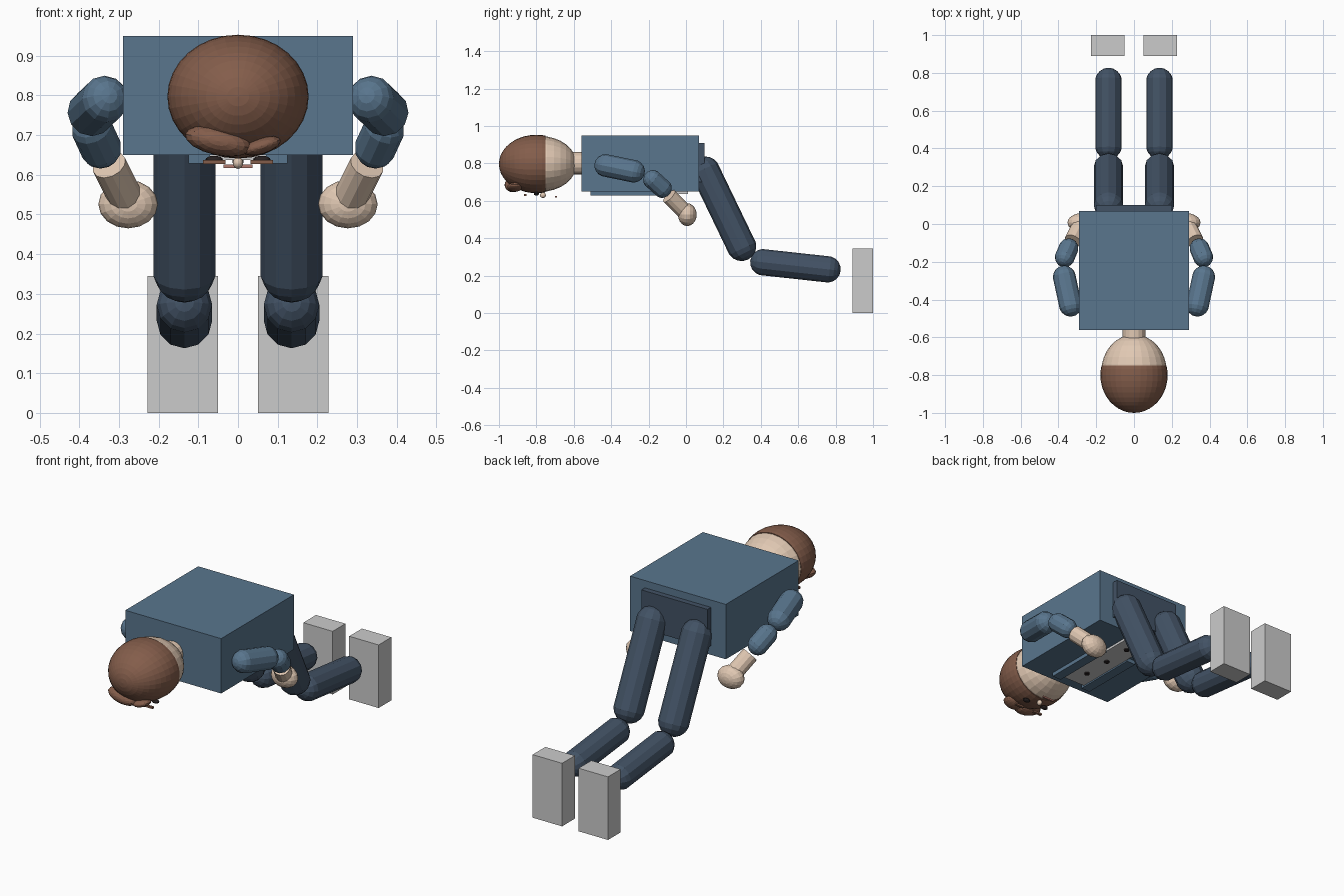
import bpy, bmesh, math
from mathutils import Vector, Matrix

if "Cube" in bpy.data.objects:
    bpy.data.objects.remove(bpy.data.objects["Cube"])


def mat(name, r, g, b):
    m = bpy.data.materials.new(name)
    m.diffuse_color = (r, g, b, 1)
    m.use_nodes = True
    m.node_tree.nodes["Principled BSDF"].inputs["Base Color"].default_value = m.diffuse_color
    return m


SHIRT = mat("shirt_blue", 0.10, 0.18, 0.27)
TROUSER = mat("trouser_navy", 0.055, 0.085, 0.13)
SKIN = mat("skin", 0.75, 0.58, 0.45)
HAIR = mat("hair_brown", 0.23, 0.11, 0.07)
DARK = mat("dark", 0.02, 0.015, 0.015)
LIPS = mat("lips", 0.45, 0.2, 0.16)


def finish(name, bm, material=None):
    bmesh.ops.recalc_face_normals(bm, faces=bm.faces)
    me = bpy.data.meshes.new(name)
    bm.to_mesh(me)
    bm.free()
    ob = bpy.data.objects.new(name, me)
    bpy.context.collection.objects.link(ob)
    if material:
        me.materials.append(material)
    return ob


def box(name, lo, hi, material=None):
    bm = bmesh.new()
    lo, hi = Vector(lo), Vector(hi)
    bmesh.ops.create_cube(bm, size=1)
    bmesh.ops.scale(bm, vec=hi - lo, verts=bm.verts)
    bmesh.ops.translate(bm, vec=(lo + hi) / 2, verts=bm.verts)
    return finish(name, bm, material)


def ball(name, c, r, material, u=16, v=10, rot=None, cut_y=None):
    """Ellipsoid with its poles along y, optionally cut off behind cut_y."""
    bm = bmesh.new()
    bmesh.ops.create_uvsphere(bm, u_segments=u, v_segments=v, radius=1,
                              matrix=Matrix.Rotation(math.pi / 2, 4, 'X'))
    bmesh.ops.scale(bm, vec=r, verts=bm.verts)
    if rot:
        bmesh.ops.rotate(bm, matrix=rot, verts=bm.verts)
    bmesh.ops.translate(bm, vec=c, verts=bm.verts)
    if cut_y is not None:
        bmesh.ops.bisect_plane(bm, geom=bm.verts[:] + bm.edges[:] + bm.faces[:],
                               plane_co=(0, cut_y, 0), plane_no=(0, 1, 0), clear_outer=True)
        bmesh.ops.holes_fill(bm, edges=[e for e in bm.edges if e.is_boundary])
    return finish(name, bm, material)


def limb(name, a, b, r, material, rounded=True, n=12):
    """Capsule or plain cylinder from a to b."""
    a, b = Vector(a), Vector(b)
    d = b - a
    bm = bmesh.new()
    if rounded:
        bmesh.ops.create_uvsphere(bm, u_segments=n, v_segments=9, radius=r / math.cos(math.pi / 18))
        for v in bm.verts:
            v.co.z += math.copysign(d.length / 2 - r * 0.1, v.co.z)
    else:
        bmesh.ops.create_cone(bm, cap_ends=True, segments=n, radius1=r, radius2=r, depth=d.length)
    m = Matrix.Translation((a + b) / 2) @ d.to_track_quat('Z', 'Y').to_matrix().to_4x4()
    bmesh.ops.transform(bm, matrix=m, verts=bm.verts)
    return finish(name, bm, material)


# Torso, hips and neck
box("torso", (-0.29, -0.56, 0.65), (0.29, 0.07, 0.95), SHIRT)
box("hips", (-0.2, 0.06, 0.70), (0.2, 0.10, 0.91), TROUSER)
limb("neck", (0, -0.63, 0.80), (0, -0.55, 0.80), 0.06, SKIN, False, 16)

# Shirt front strip with buttons
box("shirt_placket", (-0.07, -0.49, 0.637), (0.07, 0.01, 0.655))
for i, y in enumerate((-0.38, -0.22, -0.06)):
    limb(f"button_{i}", (0, y, 0.63), (0, y, 0.64), 0.014, DARK, False)

# Head and hair
ball("head", (0, -0.78, 0.797), (0.173, 0.195, 0.149), SKIN, 24, 16)
ball("hair_cap", (0, -0.80, 0.797), (0.178, 0.2, 0.156), HAIR, 32, 20, cut_y=-0.75)
for name, c, r, tilt in (("fringe_large", (-0.05, -0.925, 0.685), (0.085, 0.045, 0.036), 12),
                         ("fringe_small", (0.06, -0.915, 0.673), (0.05, 0.04, 0.02), -18)):
    ball(name, c, r, HAIR, rot=Matrix.Rotation(math.radians(tilt), 3, 'Y'))

# Nose and mouth
ball("nose", (0, -0.765, 0.63), (0.013, 0.016, 0.015), SKIN)
box("mouth", (-0.036, -0.70, 0.617), (0.036, -0.69, 0.626), LIPS)

# Everything mirrored left and right
for side, s in (("right", 1), ("left", -1)):
    def P(x, y, z):
        return (s * x, y, z)

    x0, x1 = sorted((s * 0.07, s * 0.125))
    box(f"{side}_lapel", (x0, -0.51, 0.629), (x1, -0.14, 0.652), SHIRT)
    ball(f"{side}_eye", P(0.06, -0.80, 0.638), (0.022, 0.014, 0.01), DARK)
    x0, x1 = sorted((s * 0.032, s * 0.088))
    box(f"{side}_eyebrow", (x0, -0.865, 0.627), (x1, -0.852, 0.637), HAIR)
    limb(f"{side}_upper_arm", P(0.335, -0.435, 0.79), P(0.37, -0.275, 0.757), 0.06, SHIRT)
    limb(f"{side}_sleeve", P(0.368, -0.18, 0.715), P(0.345, -0.125, 0.665), 0.052, SHIRT)
    limb(f"{side}_wrist", P(0.325, -0.09, 0.625), P(0.285, -0.01, 0.545), 0.044, SKIN, False)
    ball(f"{side}_hand", P(0.277, 0.007, 0.526), (0.075, 0.05, 0.061), SKIN)
    limb(f"{side}_thigh", P(0.135, 0.10, 0.765), P(0.135, 0.30, 0.35), 0.078, TROUSER)
    limb(f"{side}_shin", P(0.135, 0.407, 0.272), P(0.135, 0.763, 0.233), 0.07, TROUSER)
    x0, x1 = sorted((s * 0.05, s * 0.228))
    box(f"{side}_shoe", (x0, 0.89, 0), (x1, 1.0, 0.345))
